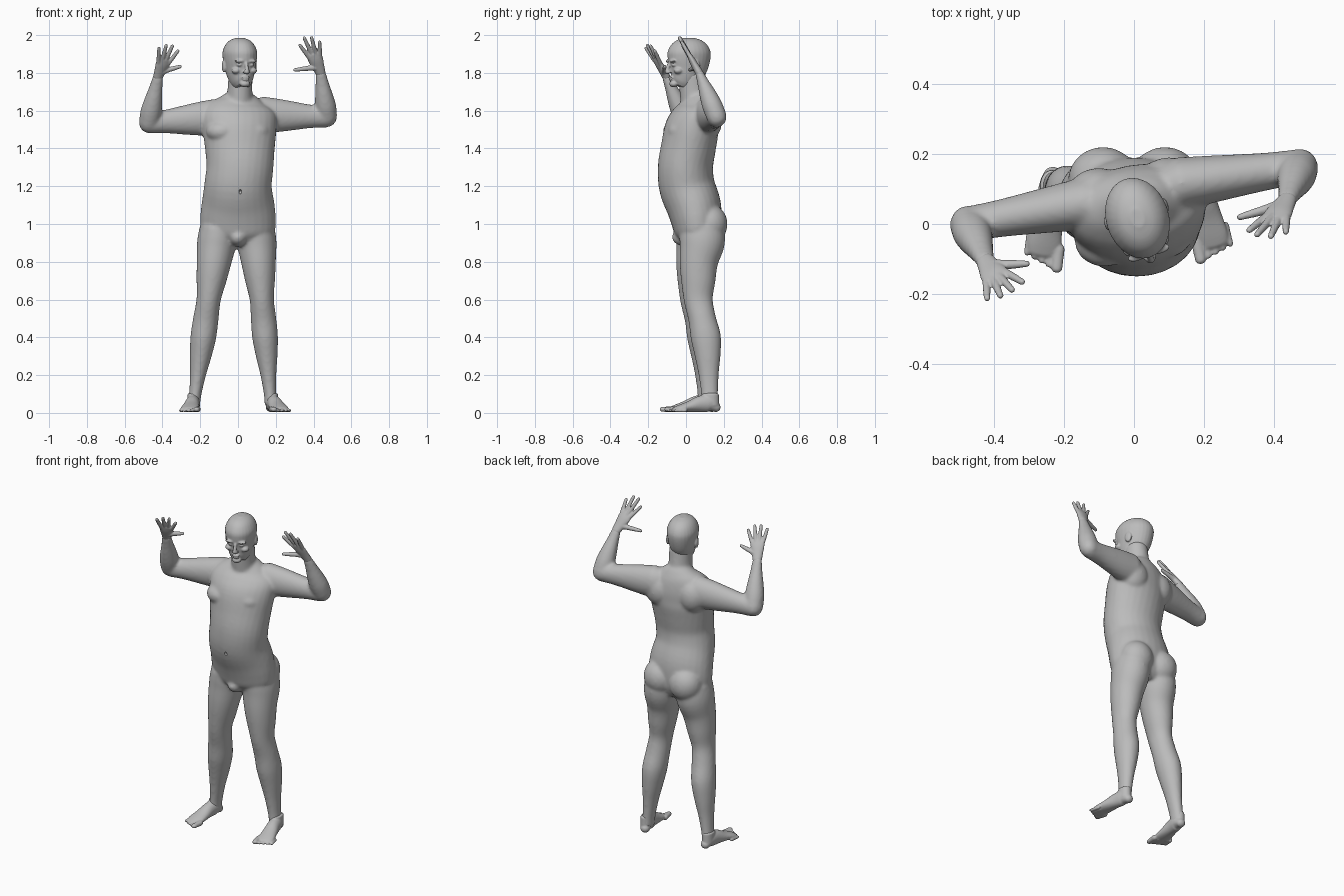
import bpy, bmesh, math
from mathutils import Vector, Matrix

if "Cube" in bpy.data.objects:
    bpy.data.objects.remove(bpy.data.objects["Cube"], do_unlink=True)

skin = bpy.data.materials.new("plain grey skin")
skin.use_nodes = True
grey = (0.5, 0.5, 0.5, 1)
skin.diffuse_color = grey
skin.node_tree.nodes["Principled BSDF"].inputs["Base Color"].default_value = grey


def spline(stations, steps=4):
    """Smoothly interpolate a list of (x, y, z, side, depth, yaw) stations."""
    pts = [Vector(tuple(s) + (0,) * (6 - len(s))) for s in stations]
    out = []
    for i in range(len(pts) - 1):
        a, b = pts[i], pts[i + 1]
        before = pts[i - 1] if i else a * 2 - b
        after = pts[i + 2] if i + 2 < len(pts) else b * 2 - a
        for k in range(steps):
            t = k / steps
            out.append((a * 2 + (b - before) * t
                        + (before * 2 - a * 5 + b * 4 - after) * t ** 2
                        + (a * 3 - before - b * 3 + after) * t ** 3) / 2)
    return out + [pts[-1]]


def tube(bm, stations, hint=(1, 0, 0), dome=1.0, sides=28):
    """Loft elliptical rings along a path, with rounded ends if dome > 0."""
    path = spline(stations)
    rings = []
    for i, s in enumerate(path):
        ahead, behind = path[min(i + 1, len(path) - 1)], path[max(i - 1, 0)]
        tangent = (Vector(ahead[:3]) - Vector(behind[:3])).normalized()
        side = Vector(hint)
        side = (side - tangent * side.dot(tangent)).normalized()
        side.rotate(Matrix.Rotation(math.radians(s[5]), 3, tangent))
        rings.append((Vector(s[:3]), tangent, side, s[3], s[4]))
    if dome:
        for end, sign in ((0, -1), (-1, 1)):
            c, t, n, a, b = rings[end]
            for angle in (30, 55, 75):
                w = math.radians(angle)
                shift = t * sign * dome * min(a, b) * math.sin(w)
                cap = (c + shift, t, n, a * math.cos(w), b * math.cos(w))
                rings.insert(0 if sign < 0 else len(rings), cap)
    loops = []
    for c, t, n, a, b in rings:
        other = t.cross(n)
        angles = [math.tau * k / sides for k in range(sides)]
        loops.append([bm.verts.new(c + n * a * math.cos(w) + other * b * math.sin(w))
                      for w in angles])
    for low, high in zip(loops, loops[1:]):
        for k in range(sides):
            j = (k + 1) % sides
            bm.faces.new((low[k], low[j], high[j], high[k]))
    bm.faces.new(loops[0][::-1])
    bm.faces.new(loops[-1])


def blob(bm, place, radii):
    m = Matrix.Translation(place) @ Matrix.Diagonal((*radii, 1))
    bmesh.ops.create_icosphere(bm, subdivisions=3, radius=1, matrix=m)


def finish(name, bm, voxel, rounds):
    """Turn overlapping volumes into one continuous skin."""
    bmesh.ops.recalc_face_normals(bm, faces=bm.faces)
    mesh = bpy.data.meshes.new(name)
    bm.to_mesh(mesh)
    bm.free()
    mesh.materials.append(skin)
    obj = bpy.data.objects.new(name, mesh)
    bpy.context.collection.objects.link(obj)
    if voxel:
        fuse = obj.modifiers.new("fuse", "REMESH")
        fuse.mode = "VOXEL"
        fuse.voxel_size = voxel
        fuse.use_smooth_shade = True
        soften = obj.modifiers.new("soften", "SMOOTH")
        soften.factor = 0.5
        soften.iterations = rounds
    return obj


# Torso and neck
body = bmesh.new()
tube(body, [
    (0, .06, .90, .13, .09), (0, .06, .95, .19, .12),
    (0, .055, 1.02, .2, .135), (0, .04, 1.1, .194, .145),
    (0, .005, 1.2, .179, .148), (.01, -.003, 1.3, .177, .146),
    (.01, .012, 1.4, .185, .145, 4), (.008, .03, 1.5, .197, .142, 8),
    (.005, .05, 1.57, .2, .122, 10), (.005, .06, 1.62, .17, .1, 10),
    (.008, .06, 1.66, .115, .078, 10), (.01, .055, 1.69, .07, .06, 10)], dome=0)
tube(body, [(.008, .055, 1.6, .075, .08), (.01, .04, 1.7, .066, .074),
            (.014, .03, 1.8, .064, .072)], dome=0)
blob(body, (0, .0, .93), (.05, .075, .05))
for s in (-1, 1):
    blob(body, (s * .088, .125, 1.0), (.1, .095, .105))         # buttock
    blob(body, (s * .085, -.035 + s * .012, 1.49), (.085, .075, .06))  # chest
    blob(body, (s * .1, .1 + s * .015, 1.54), (.09, .075, .1))  # shoulder blade

# Legs: height, half width, half depth, centre depth
LEG = [(.98, .1, .12, .07), (.9, .104, .12, .07), (.8, .092, .102, .053),
       (.7, .079, .091, .05), (.6, .064, .077, .05), (.5, .067, .073, .07),
       (.4, .068, .08, .09), (.3, .057, .068, .1), (.2, .042, .053, .105),
       (.1, .033, .045, .11), (.04, .034, .048, .11)]
for hip, ankle, shift in ((-.113, -.235, -.004), (.1, .175, .015)):
    tube(body, [(hip + (ankle - hip) * (.9 - z) / .86, y + shift, z, a, b)
                for z, a, b, y in LEG], dome=0)
    knee = hip + (ankle - hip) * .42
    blob(body, (knee, .025 + shift, .55), (.042, .04, .055))

# Arms: vertical and horizontal half sizes from shoulder to elbow to wrist
UPPER = [(.098, .075), (.088, .068), (.075, .06), (.062, .053), (.056, .05)]
FORE = [(.053, .053), (.056, .054), (.047, .046), (.036, .033), (.028, .022)]
ARMS = {"right": ((-.13, .06, 1.563), (-.472, 0, 1.535), (-.423, -.105, 1.78)),
        "left": ((.13, .115, 1.577), (.472, .163, 1.567), (.437, .07, 1.8))}


def limb(bm, start, end, sizes, hint):
    a, b = Vector(start), Vector(end)
    last = len(sizes) - 1
    tube(bm, [(*a.lerp(b, i / last), *r) for i, r in enumerate(sizes)], hint)


for shoulder, elbow, wrist in ARMS.values():
    limb(body, shoulder, elbow, UPPER, (0, 0, 1))
    limb(body, elbow, wrist, FORE, (1, 0, 0))
body_obj = finish("body", body, .009, 7)

# Navel, cut into the belly
cutter = bmesh.new()
blob(cutter, (.012, -.143, 1.17), (.008, .016, .013))
navel = finish("navel_cutter", cutter, 0, 0)
navel.hide_render = True
navel.hide_set(True)
cut = body_obj.modifiers.new("navel", "BOOLEAN")
cut.operation = "DIFFERENCE"
cut.object = navel

# Hands: fingertips from thumb to little finger
TIPS = {"right": ((-.3, -.113, 1.835), (-.315, -.167, 1.92), (-.345, -.19, 1.947),
                  (-.379, -.207, 1.95), (-.418, -.215, 1.935)),
        "left": ((.295, .018, 1.815), (.325, -.02, 1.95), (.348, -.033, 1.99),
                 (.388, -.038, 1.992), (.432, -.025, 1.968))}
for name, tips in TIPS.items():
    hand = bmesh.new()
    wrist = Vector(ARMS[name][2])
    thumb, *fingers = [Vector(t) for t in tips]
    across = fingers[0] - fingers[3]
    middle = sum(fingers, Vector()) / 4
    palm = [(0, .027, .021), (.2, .033, .019), (.4, .04, .017), (.56, .04, .012)]
    tube(hand, [(*wrist.lerp(middle, t), a, b) for t, a, b in palm], across)
    for tip in fingers:
        limb(hand, wrist.lerp(tip, .48), wrist.lerp(tip, .97),
             [(.0115, .0115), (.011, .011), (.009, .009)], across)
    root = wrist.lerp(fingers[0], .2)
    limb(hand, root, root.lerp(thumb, .95),
         [(.02, .018), (.014, .014), (.012, .012), (.009, .009)], (0, 0, 1))
    finish(name + "_hand", hand, .004, 3)

# Feet: share of length, half width, half height
FOOT = [(.1, .028, .026), (.22, .036, .045), (.4, .038, .043),
        (.6, .044, .03), (.78, .049, .02), (.88, .045, .014)]
for name, s, heel, toe in (("right", -1, (-.228, .165), (-.262, -.115)),
                           ("left", 1, (.168, .185), (.232, -.09))):
    foot = bmesh.new()
    heel, toe = Vector((*heel, 0)), Vector((*toe, 0))
    tube(foot, [(*heel.lerp(toe, t).xy, h + .004, w, h) for t, w, h in FOOT])
    ankle = heel.lerp(toe, .2)
    tube(foot, [(*ankle.xy, .04, .034, .046), (*ankle.xy, .1, .032, .044)], dome=.2)
    for k in range(5):
        r = .016 if k == 0 else .0115 - k * .0005
        out = Vector((s * (k - 2) * .021, k * .011 - .012, r + .003))
        base = heel.lerp(toe, .8) + out
        limb(foot, base, toe + out, [(r, r), (r, r * .8)], (1, 0, 0))
    for v in foot.verts:
        v.co.z = max(v.co.z, .002)
    finish(name + "_foot", foot, .005, 3)

# Head, modelled facing forward and then turned
head = bmesh.new()
tube(head, [(0, -.04, 1.725, .036, .045), (0, -.03, 1.745, .053, .066),
            (0, -.015, 1.78, .068, .085), (0, 0, 1.83, .08, .106),
            (0, .006, 1.88, .088, .116), (0, .007, 1.915, .088, .115),
            (0, .007, 1.95, .073, .096), (0, .007, 1.973, .05, .066),
            (0, .007, 1.986, .018, .026)], dome=0)
tube(head, [(0, -.1, 1.858, .008, .008), (0, -.112, 1.83, .009, .01),
            (0, -.115, 1.806, .014, .013)])                      # nose
blob(head, (0, -.098, 1.777), (.024, .009, .005))                # upper lip
blob(head, (0, -.096, 1.765), (.021, .009, .006))                # lower lip
blob(head, (0, -.08, 1.742), (.028, .022, .018))                 # chin
for s in (-1, 1):
    blob(head, (s * .034, -.097, 1.862), (.03, .013, .008))      # brow
    blob(head, (s * .033, -.088, 1.842), (.015, .014, .009))     # eye
    blob(head, (s * .045, -.068, 1.812), (.025, .025, .018))     # cheek
    blob(head, (s * .012, -.108, 1.803), (.008, .009, .007))     # nostril
    blob(head, (s * .086, .018, 1.835), (.009, .022, .033))      # ear
turn = Matrix.Translation((.012, .01, 0)) @ Matrix.Rotation(math.radians(18), 4, "Z")
bmesh.ops.transform(head, matrix=turn, verts=head.verts)
finish("head", head, .005, 3)
